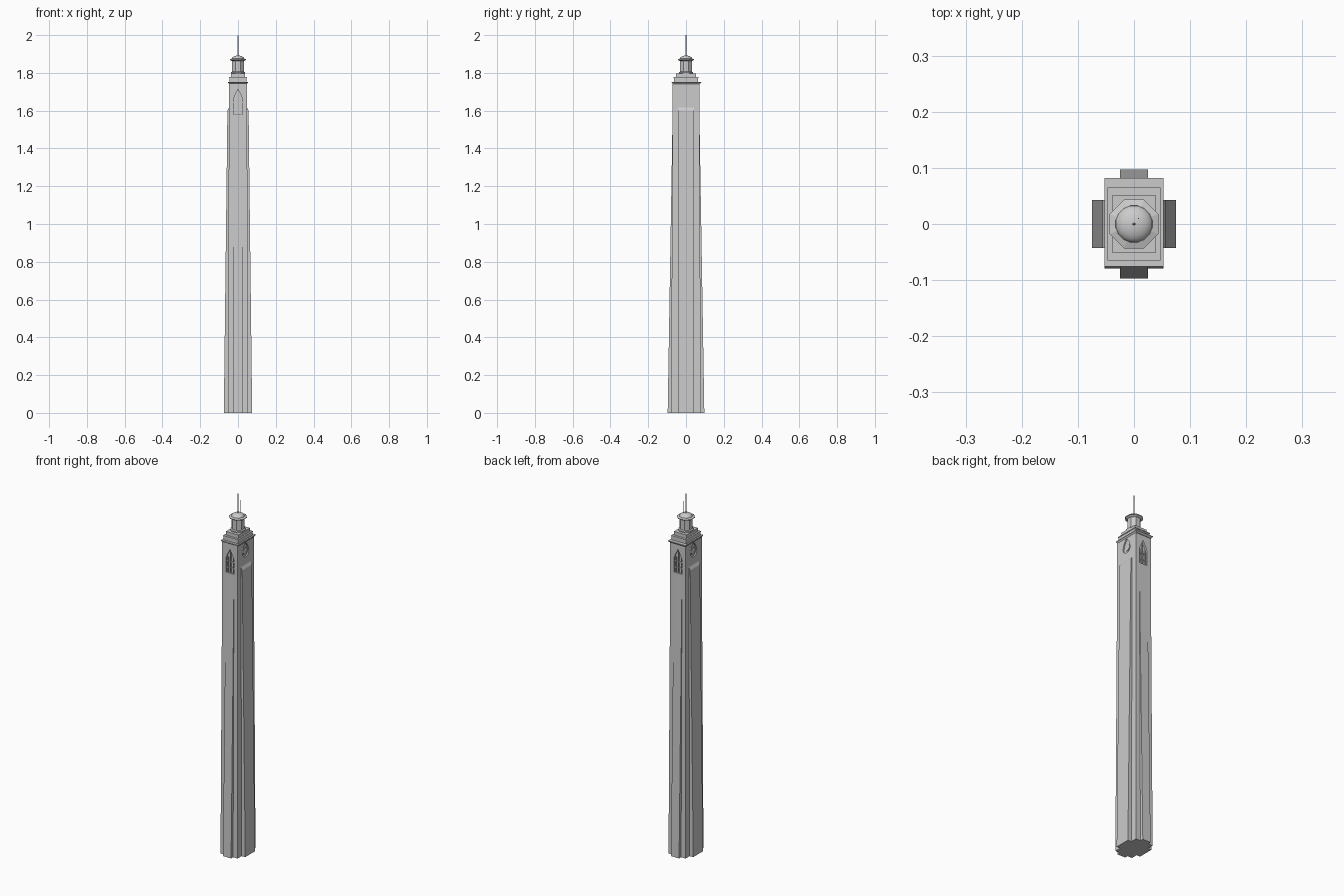
import bpy, bmesh, math
from mathutils import Matrix

if "Cube" in bpy.data.objects:
    bpy.data.objects.remove(bpy.data.objects["Cube"])


def finish(name, bm):
    bmesh.ops.recalc_face_normals(bm, faces=bm.faces)
    me = bpy.data.meshes.new(name)
    bm.to_mesh(me)
    bm.free()
    ob = bpy.data.objects.new(name, me)
    bpy.context.collection.objects.link(ob)
    return ob


def loft(name, rings):
    """Closed solid through rings of points."""
    bm = bmesh.new()
    rows = [[bm.verts.new(p) for p in r] for r in rings]
    n = len(rows[0])
    for a, b in zip(rows, rows[1:]):
        for i in range(n):
            j = (i + 1) % n
            bm.faces.new((a[i], a[j], b[j], b[i]))
    bm.faces.new(rows[0])
    bm.faces.new(rows[-1])
    return finish(name, bm)


def rect(x, y, z):
    return [(-x, -y, z), (x, -y, z), (x, y, z), (-x, y, z)]


def stack(name, levels):
    return loft(name, [rect(*l) for l in levels])


def octo(name, levels, n=8):
    return loft(name, [[(r * math.cos((i + .5) * math.tau / n),
                         r * math.sin((i + .5) * math.tau / n), z)
                        for i in range(n)] for r, z in levels])


def arch(w, z0, spring, top, steps=6):
    """Pointed arch outline as (across, z) pairs."""
    right = [(w, z0)] + [(w * math.cos(t * math.pi / 2 / steps) ** 1.3 if t < steps else 0,
                          spring + (top - spring) * t / steps) for t in range(steps + 1)]
    return right + [(-u, z) for u, z in reversed(right[:-1])]


def clock_shape(r, cz, top):
    """Round below, pointed above."""
    low = [(r * math.cos(a), cz + r * math.sin(a))
           for a in [math.pi + math.pi * i / 10 for i in range(11)]]
    return low + [(r * .75, cz + (top - cz) * .5), (0, top), (-r * .75, cz + (top - cz) * .5)]


def extrude_shape(name, shape, d0, d1, angle):
    """Extrude outline between distances d0 and d1 along -y, turned about z."""
    ob = loft(name, [[(u, -d, z) for u, z in shape] for d in (d0, d1)])
    ob.data.transform(Matrix.Rotation(angle, 4, 'Z'))
    return ob


def cut(ob, cutter):
    m = ob.modifiers.new("cut", 'BOOLEAN')
    m.object = cutter
    m.solver = 'EXACT'
    cutter.hide_render = True
    cutter.hide_viewport = True


def box(name, u0, u1, z0, z1, d0, d1, angle):
    return extrude_shape(name, [(u0, z0), (u1, z0), (u1, z1), (u0, z1)], d0, d1, angle)


# Tapered shaft and its projecting bays
shaft = stack("shaft", [(.053, .079, 0), (.048, .071, 1.6), (.048, .071, 1.75)])
side_bay = stack("side_bays", [(.075, .043, 0), (.056, .043, 1.6), (.046, .043, 1.62)])
front_bay = stack("front_bays", [(.025, .097, 0), (.025, .071, 1.58)])

for k, side in ((0, "front"), (1, "back")):
    a = k * math.pi
    # Belfry window with tracery
    cut(shaft, extrude_shape(side + "_window_cutter", arch(.025, 1.58, 1.65, 1.715), .061, .1, a))
    box(side + "_mullion", -.002, .002, 1.58, 1.70, .06, .067, a)
    for i, z in enumerate((1.605, 1.64)):
        box(f"{side}_transom_{i}", -.024, .024, z, z + .005, .06, .066, a)
    for s in (-1, 1):
        box(f"{side}_jamb_{s}", s * .016 - .0015, s * .016 + .0015, 1.58, 1.665, .06, .067, a)

for k, side in ((1, "right"), (3, "left")):
    a = k * math.pi / 2
    # Clock niche and dial
    cut(shaft, extrude_shape(side + "_clock_cutter", clock_shape(.027, 1.685, 1.74), .041, .07, a))
    dial = [(.019 * math.cos(t * math.tau / 16), 1.69 + .019 * math.sin(t * math.tau / 16))
            for t in range(16)]
    extrude_shape(side + "_clock_dial", dial, .04, .045, a)

# Cornice and stepped crown
cornice = stack("cornice", [(.048, .071, 1.742), (.053, .079, 1.749), (.053, .079, 1.753)])
cornice.location.y = .003
stack("crown_lower", [(.045, .063, 1.75), (.045, .063, 1.775)])
stack("crown_lip", [(.047, .065, 1.772), (.047, .065, 1.777)])
stack("crown_upper", [(.038, .052, 1.775), (.038, .052, 1.797)])

# Eight-sided lantern, rim and dome
octo("lantern", [(.04, 1.795), (.040, 1.803), (.034, 1.807), (.034, 1.868)])
octo("lantern_rim", [(.034, 1.862), (.047, 1.869), (.047, 1.872), (.034, 1.876)])
dome = octo("dome", [(.034 * math.cos(t), 1.873 + .019 * math.sin(t))
                     for t in (0, .3, .6, .9, 1.2, 1.5)], 16)
for p in dome.data.polygons:
    p.use_smooth = True

# Mast and thin aerial
octo("mast", [(.003, 1.885), (.0015, 2.0)], 6)
aerial = octo("aerial", [(.001, 1.885), (.001, 1.96)], 4)
aerial.location = (.008, .01, 0)
